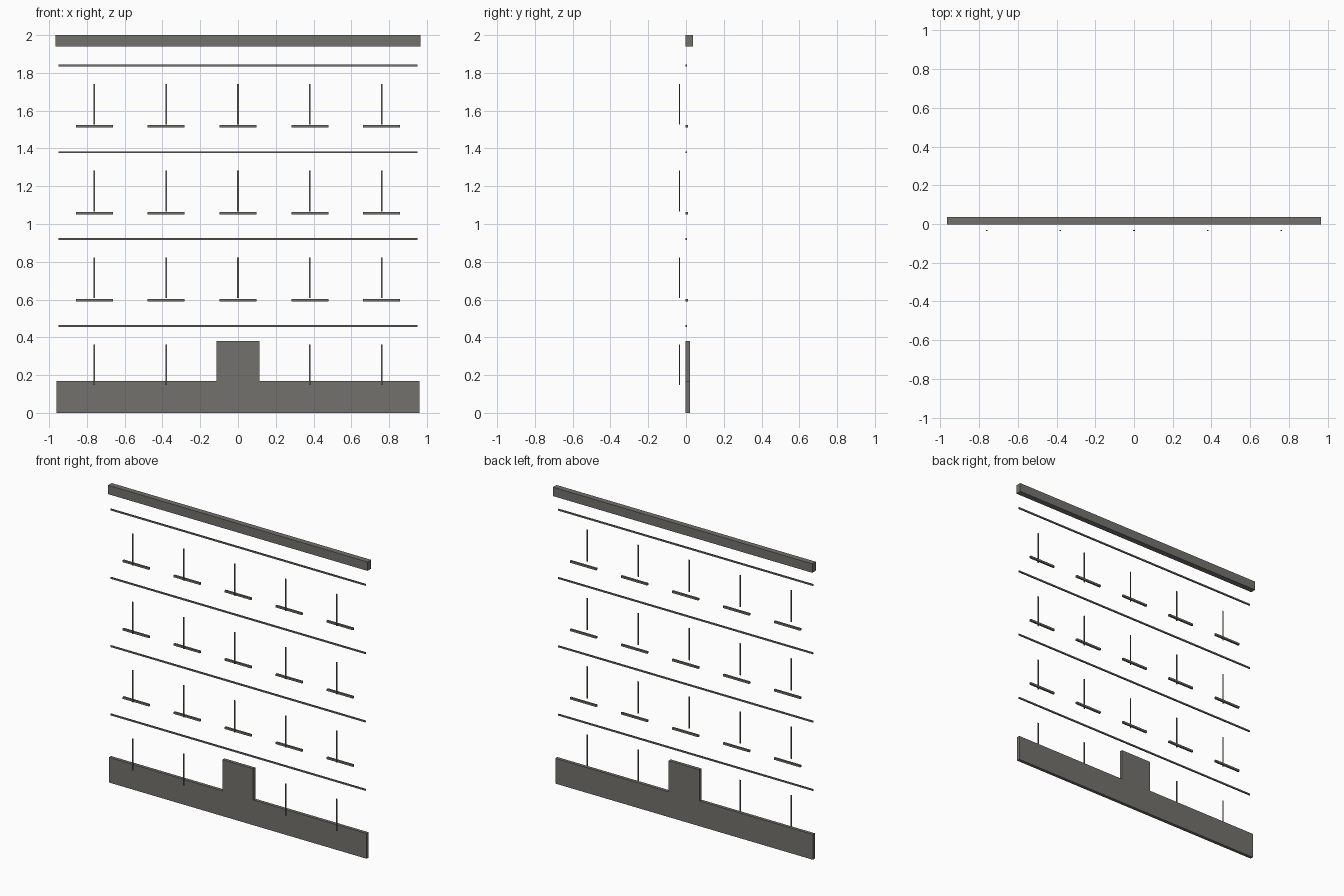
import bpy, bmesh

if "Cube" in bpy.data.objects:
    bpy.data.objects.remove(bpy.data.objects["Cube"])


def material(name, rgb):
    m = bpy.data.materials.new(name)
    m.diffuse_color = (*rgb, 1)
    m.use_nodes = True
    m.node_tree.nodes["Principled BSDF"].inputs["Base Color"].default_value = m.diffuse_color
    return m


stone = material("grey stone trim", (0.172, 0.167, 0.151))


def box(name, x, y, z, mat):
    """Box from (min, max) pairs along each axis."""
    bm = bmesh.new()
    bmesh.ops.create_cube(bm, size=1)
    for v in bm.verts:
        v.co = [r[0] if c < 0 else r[1] for c, r in zip(v.co, (x, y, z))]
    me = bpy.data.meshes.new(name)
    bm.to_mesh(me)
    bm.free()
    me.materials.append(mat)
    ob = bpy.data.objects.new(name, me)
    bpy.context.collection.objects.link(ob)
    return ob


STOREY = 0.46
COLUMNS = [-0.76, -0.38, 0, 0.38, 0.76]

# Plinth, door surround and cornice
box("plinth", (-0.96, 0.96), (-0.002, 0.02), (0, 0.17), stone)
box("door_surround", (-0.115, 0.115), (-0.002, 0.02), (0.17, 0.38), stone)
box("cornice", (-0.966, 0.966), (-0.002, 0.036), (1.94, 2.0), stone)

for floor in range(4):
    base = floor * STOREY
    # String course above each storey
    box("string_course", (-0.95, 0.95), (-0.002, 0.006),
        (base + 0.455, base + 0.465), stone)
    for x in COLUMNS:
        if floor == 0 and x == 0:
            continue  # the door takes this bay
        # Window mullion
        box("mullion", (x - 0.004, x + 0.004), (-0.036, -0.032),
            (base + 0.147, base + 0.362), stone)
        # Window sill on the upper storeys
        if floor:
            box("window_sill", (x - 0.098, x + 0.098), (-0.002, 0.011),
                (base + 0.131, base + 0.144), stone)
